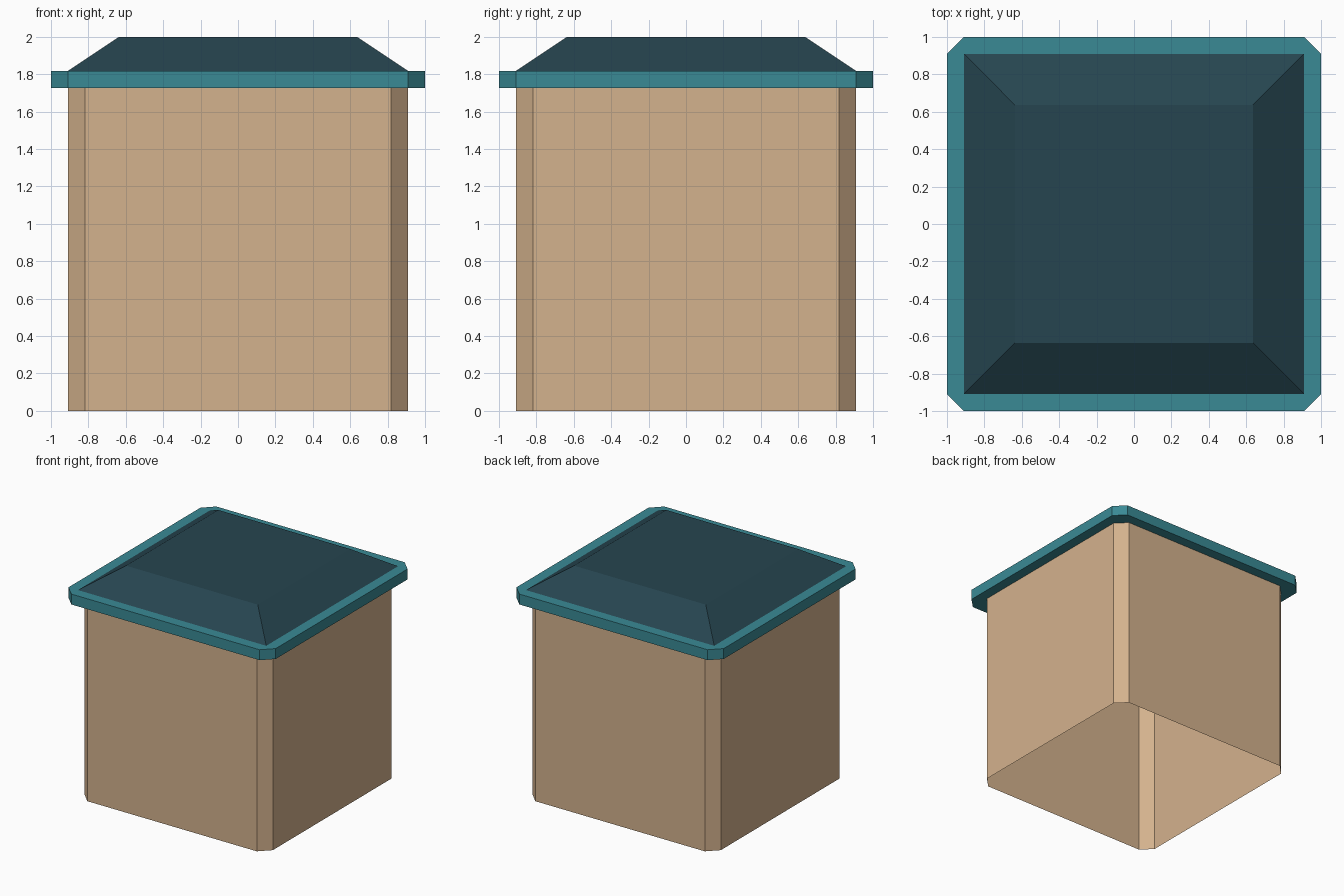
import bpy

if "Cube" in bpy.data.objects:
    bpy.data.objects.remove(bpy.data.objects["Cube"])

U = 1 / 11  # design unit


def srgb(r, g, b):
    def lin(c):
        c /= 255
        return c / 12.92 if c <= 0.04045 else ((c + 0.055) / 1.055) ** 2.4
    return (lin(r), lin(g), lin(b), 1)


def material(name, rgb):
    m = bpy.data.materials.new(name)
    m.diffuse_color = srgb(*rgb)
    m.use_nodes = True
    m.node_tree.nodes["Principled BSDF"].inputs["Base Color"].default_value = m.diffuse_color
    return m


def outline(half, cut):
    """Counter-clockwise square, with corners cut off when cut > 0."""
    h, i = half * U, (half - cut) * U
    pts = []
    x, y = h, i
    for _ in range(4):
        pts.append((x, y))
        if cut:
            pts.append((y, x) if len(pts) == 1 else (-pts[-1][1], pts[-1][0]))
            pts.pop()
        x, y = -y, x
    if not cut:
        return pts
    full = []
    a, b = (h, -i), (h, i)
    for _ in range(4):
        full += [a, b]
        a, b = (-a[1], a[0]), (-b[1], b[0])
    return full


def loft(name, low, z0, high, z1, mat, bottom, top):
    """Join two outlines with flat side faces and optional caps."""
    n = len(low)
    verts = [(x, y, z0 * U) for x, y in low] + [(x, y, z1 * U) for x, y in high]
    faces = [(i, (i + 1) % n, n + (i + 1) % n, n + i) for i in range(n)]
    if bottom:
        faces.append(tuple(reversed(range(n))))
    if top:
        faces.append(tuple(range(n, 2 * n)))
    mesh = bpy.data.meshes.new(name)
    mesh.from_pydata(verts, [], faces)
    mesh.materials.append(mat)
    mesh.update()
    obj = bpy.data.objects.new(name, mesh)
    bpy.context.collection.objects.link(obj)
    return obj


tan = material("tan", (212, 178, 141))
teal = material("teal", (58, 138, 149))
slate = material("dark slate", (38, 69, 80))

# Open-bottomed wall shell with cut corners
wall = outline(10, 1)
loft("walls", wall, 0, wall, 19, tan, False, False)

# Overhanging rim slab
rim = outline(11, 1)
loft("roof_rim", rim, 19, rim, 20, teal, True, True)

# Sloped roof with a flat top
loft("roof", outline(10, 0), 20, outline(7, 0), 22, slate, False, True)
